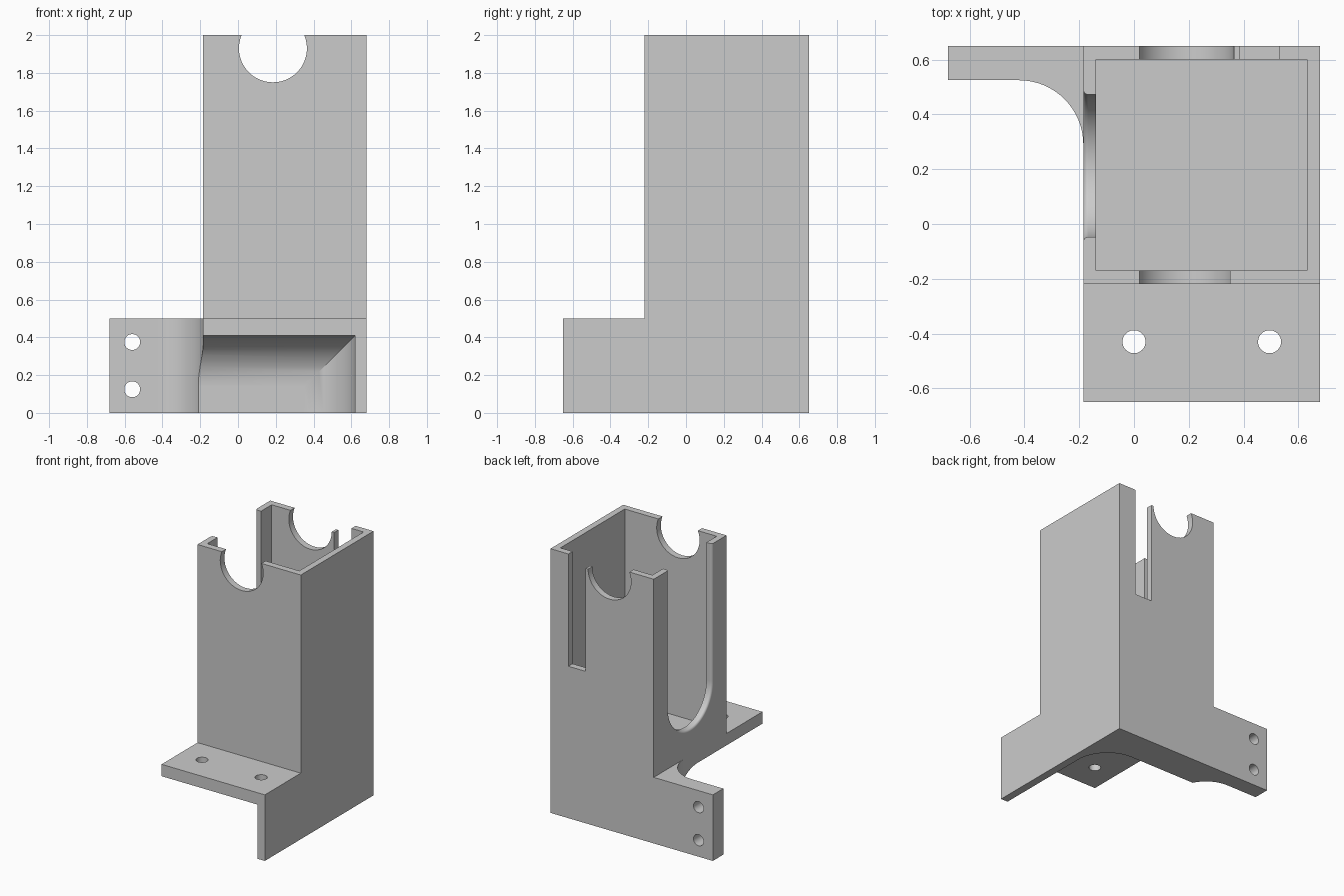
import bpy, bmesh
from math import sin, cos, pi, radians
from mathutils import Vector

cube = bpy.data.objects.get("Cube")
if cube:
    bpy.data.objects.remove(cube, do_unlink=True)

grey = bpy.data.materials.new("light_grey")
grey.use_nodes = True
grey.diffuse_color = (0.6, 0.6, 0.6, 1)
grey.node_tree.nodes["Principled BSDF"].inputs["Base Color"].default_value = (0.6, 0.6, 0.6, 1)


def loft(name, sections):
    """Closed solid through matching rings of points."""
    bm = bmesh.new()
    rings = [[bm.verts.new(p) for p in ring] for ring in sections]
    n = len(rings[0])
    bm.faces.new(rings[0])
    bm.faces.new(rings[-1])
    for a, b in zip(rings, rings[1:]):
        for i in range(n):
            bm.faces.new((a[i], a[(i + 1) % n], b[(i + 1) % n], b[i]))
    bmesh.ops.recalc_face_normals(bm, faces=bm.faces)
    mesh = bpy.data.meshes.new(name)
    bm.to_mesh(mesh)
    bm.free()
    mesh.materials.append(grey)
    obj = bpy.data.objects.new(name, mesh)
    bpy.context.collection.objects.link(obj)
    return obj


def place(axis, u, v, w):
    """Plane point (u, v) at position w along the axis."""
    return Vector({"x": (w, u, v), "y": (u, w, v), "z": (u, v, w)}[axis])


def prism(name, axis, pts, lo, hi):
    return loft(name, [[place(axis, u, v, w) for u, v in pts] for w in (lo, hi)])


def box(name, x0, x1, y0, y1, z0, z1):
    return prism(name, "z", [(x0, y0), (x1, y0), (x1, y1), (x0, y1)], z0, z1)


def arc(cu, cv, r, start, end, steps=16):
    angles = [radians(start + (end - start) * i / steps) for i in range(steps + 1)]
    return [(cu + r * cos(a), cv + r * sin(a)) for a in angles]


def cylinder(name, axis, u, v, r, lo, hi):
    return prism(name, axis, arc(u, v, r, 0, 360, 48)[:-1], lo, hi)


def combine(target, tool, operation="DIFFERENCE"):
    mod = target.modifiers.new(operation, "BOOLEAN")
    mod.operation = operation
    mod.solver = "EXACT"
    mod.object = tool
    bpy.context.view_layer.objects.active = target
    bpy.ops.object.modifier_apply(modifier=mod.name)
    bpy.data.objects.remove(tool, do_unlink=True)


# Base plan with side mounting tab and concave corner
LEFT, RIGHT, FRONT, BACK = -0.185, 0.68, -0.65, 0.65
plan = [(LEFT, FRONT), (RIGHT, FRONT), (RIGHT, BACK), (-RIGHT, BACK), (-RIGHT, 0.525)]
plan += arc(-0.42, 0.29, 0.235, 90, 0)
body = prism("motor_bracket", "z", plan, 0, 0.5)

# Tower block
combine(body, box("tower", LEFT, RIGHT, -0.22, BACK, 0.5, 2), "UNION")

# Underside recess with rounded inner corners
R = 0.27
under = prism("recess", "x", [(-0.8, -0.1), (0.395, -0.1)]
              + arc(0.395 - R, 0.41 - R, R, 0, 90) + [(-0.8, 0.41)], -1, 0.9)
corner = prism("recess_corner", "z", [(-0.9, -0.75), (0.62, -0.75)]
               + arc(0.62 - R, 0.395 - R, R, 0, 90) + [(-0.9, 0.395)], -0.2, 0.45)
combine(under, corner, "INTERSECT")
combine(body, under)

# Open tower interior
combine(body, box("interior", -0.138, 0.632, -0.17, 0.6, 0.55, 2.2))

# Round shaft seats in front and back walls
combine(body, cylinder("shaft_seat", "y", 0.185, 1.93, 0.18, -0.4, 0.8))

# Back wall slot and the notch beside the seat
combine(body, box("back_slot", 0.385, 0.53, 0.57, 0.75, 1.15, 2.2))
combine(body, box("back_notch", 0.3, 0.45, 0.57, 0.75, 1.93, 2.2))


# U-shaped side opening with rounded outer edge
def u_ring(x, r):
    pts = arc(0.2125, 0.96, r, 180, 360, 32)
    pts += [(0.2125 + r, 2.2), (0.2125 - r, 2.2)]
    return [place("x", y, z, x) for y, z in pts]


ease = 0.018
rings = [u_ring(-0.1, 0.26)]
for i in range(7):
    a = i / 6 * pi / 2
    rings.append(u_ring(LEFT + ease - ease * sin(a), 0.26 + ease * (1 - cos(a))))
rings.append(u_ring(-0.3, 0.26 + ease))
combine(body, loft("side_opening", rings))

# Screw holes in the shelf and the tab
for x in (0, 0.495):
    combine(body, cylinder("shelf_hole", "z", x, -0.43, 0.042, 0.3, 0.6))
for z in (0.125, 0.375):
    combine(body, cylinder("tab_hole", "y", -0.56, z, 0.042, 0.45, 0.75))

# Smooth the rounded parts, keep crisp edges and flat walls
bpy.ops.object.select_all(action="DESELECT")
body.select_set(True)
bpy.context.view_layer.objects.active = body
bpy.ops.object.shade_smooth_by_angle(angle=radians(25))
weighted = body.modifiers.new("flat_walls", "WEIGHTED_NORMAL")
weighted.keep_sharp = True
